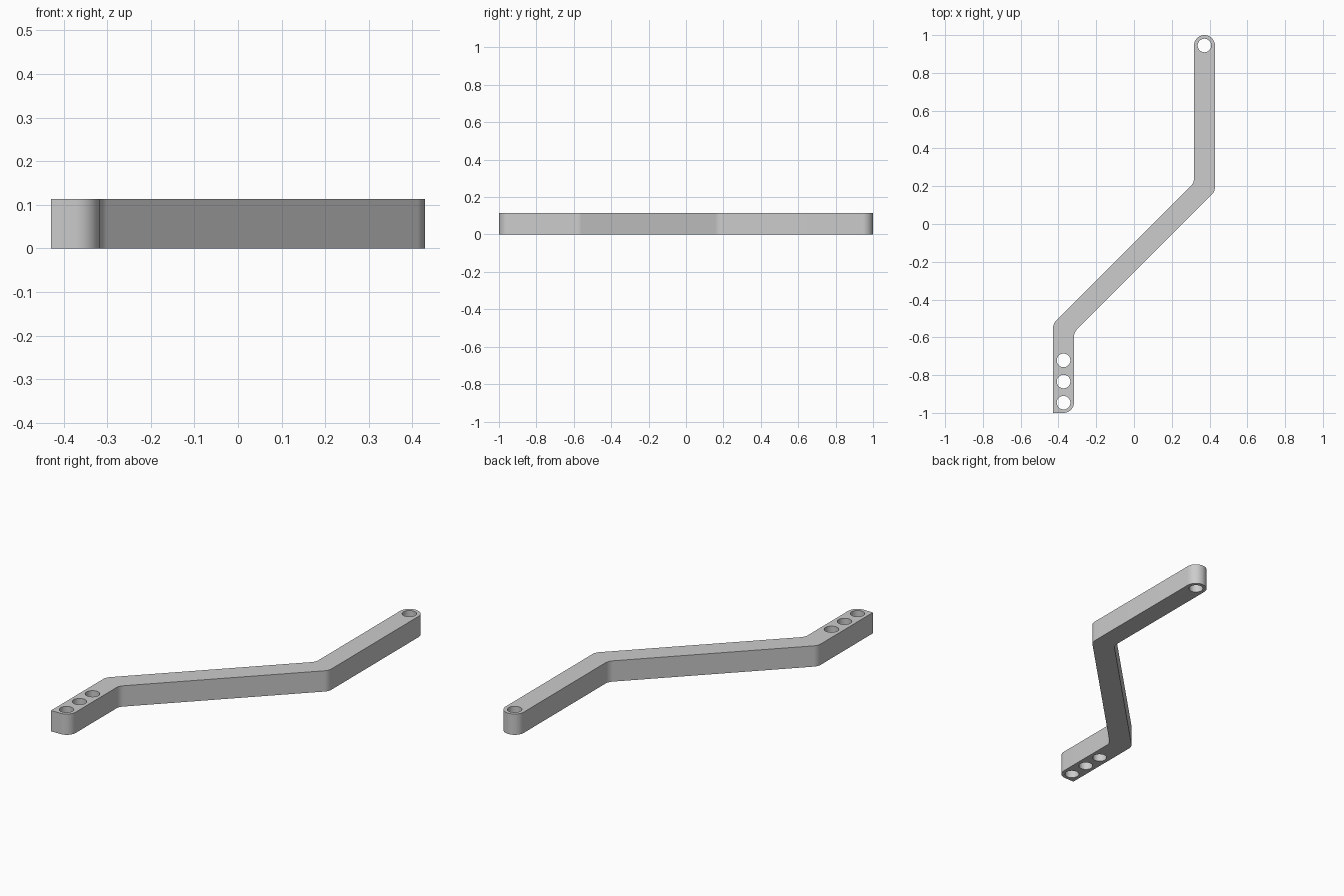
import bpy
import bmesh
import math
from mathutils import Vector

HEIGHT = 0.1135
HALF = 0.0555            # half the bar width
ARM_X = 0.373            # centre line of both end arms
MID_Y = -0.178           # where the diagonal crosses x = 0
HOLE_R = 0.036

cube = bpy.data.objects.get("Cube")
if cube:
    bpy.data.objects.remove(cube, do_unlink=True)

grey = bpy.data.materials.new("plain grey")
grey.use_nodes = True
colour = (0.604, 0.604, 0.604, 1)
grey.diffuse_color = colour
grey.node_tree.nodes["Principled BSDF"].inputs["Base Color"].default_value = colour


def fillet(prev, corner, nxt, radius, steps=10):
    """Points of an arc that rounds one corner of the outline."""
    if radius == 0:
        return [corner]
    a, b = (prev - corner).normalized(), (nxt - corner).normalized()
    half_angle = a.angle(b) / 2
    centre = corner + (a + b).normalized() * radius / math.sin(half_angle)
    reach = radius / math.tan(half_angle)
    start = (corner + a * reach - centre).normalized()
    end = (corner + b * reach - centre).normalized()
    return [centre + start.slerp(end, i / steps) * radius for i in range(steps + 1)]


def prism(name, points, z0, z1):
    """Closed solid with the given outline."""
    bm = bmesh.new()
    face = bm.faces.new([bm.verts.new((p.x, p.y, z0)) for p in points])
    top = bmesh.ops.extrude_face_region(bm, geom=[face])["geom"]
    verts = [v for v in top if isinstance(v, bmesh.types.BMVert)]
    bmesh.ops.translate(bm, verts=verts, vec=(0, 0, z1 - z0))
    bmesh.ops.recalc_face_normals(bm, faces=bm.faces)
    mesh = bpy.data.meshes.new(name)
    bm.to_mesh(mesh)
    bm.free()
    mesh.materials.append(grey)
    obj = bpy.data.objects.new(name, mesh)
    bpy.context.collection.objects.link(obj)
    return obj


# Bar outline: sharp corners and the radius that rounds each one
outer, inner = ARM_X + HALF, ARM_X - HALF
side = HALF * math.sqrt(2)
corners = [
    (-outer, -1, 0), (-inner, -1, HALF),
    (-inner, -inner + MID_Y - side, HALF), (outer, outer + MID_Y - side, HALF),
    (outer, 1, HALF * 0.999), (inner, 1, HALF * 0.999),
    (inner, inner + MID_Y + side, HALF), (-outer, -outer + MID_Y + side, HALF),
]
pts = [Vector((x, y)) for x, y, r in corners]
outline = []
for i, (x, y, r) in enumerate(corners):
    outline += fillet(pts[i - 1], pts[i], pts[(i + 1) % len(pts)], r)
bar = prism("bent_bar", outline, 0, HEIGHT)

# Through holes: one at the back end, three at the front end
for x, y in [(ARM_X, 0.945), (-ARM_X, -0.722), (-ARM_X, -0.834), (-ARM_X, -0.946)]:
    ring = [Vector((x + HOLE_R * math.cos(t), y + HOLE_R * math.sin(t)))
            for t in (math.tau * k / 40 for k in range(40))]
    cutter = prism("hole_cutter", ring, -0.1, HEIGHT + 0.1)
    cut = bar.modifiers.new("hole", 'BOOLEAN')
    cut.operation = 'DIFFERENCE'
    cut.solver = 'EXACT'
    cut.object = cutter
    bpy.ops.object.select_all(action='DESELECT')
    bpy.context.view_layer.objects.active = bar
    bar.select_set(True)
    bpy.ops.object.modifier_apply(modifier=cut.name)
    bpy.data.objects.remove(cutter, do_unlink=True)

bpy.ops.object.shade_smooth_by_angle(angle=math.radians(30))
